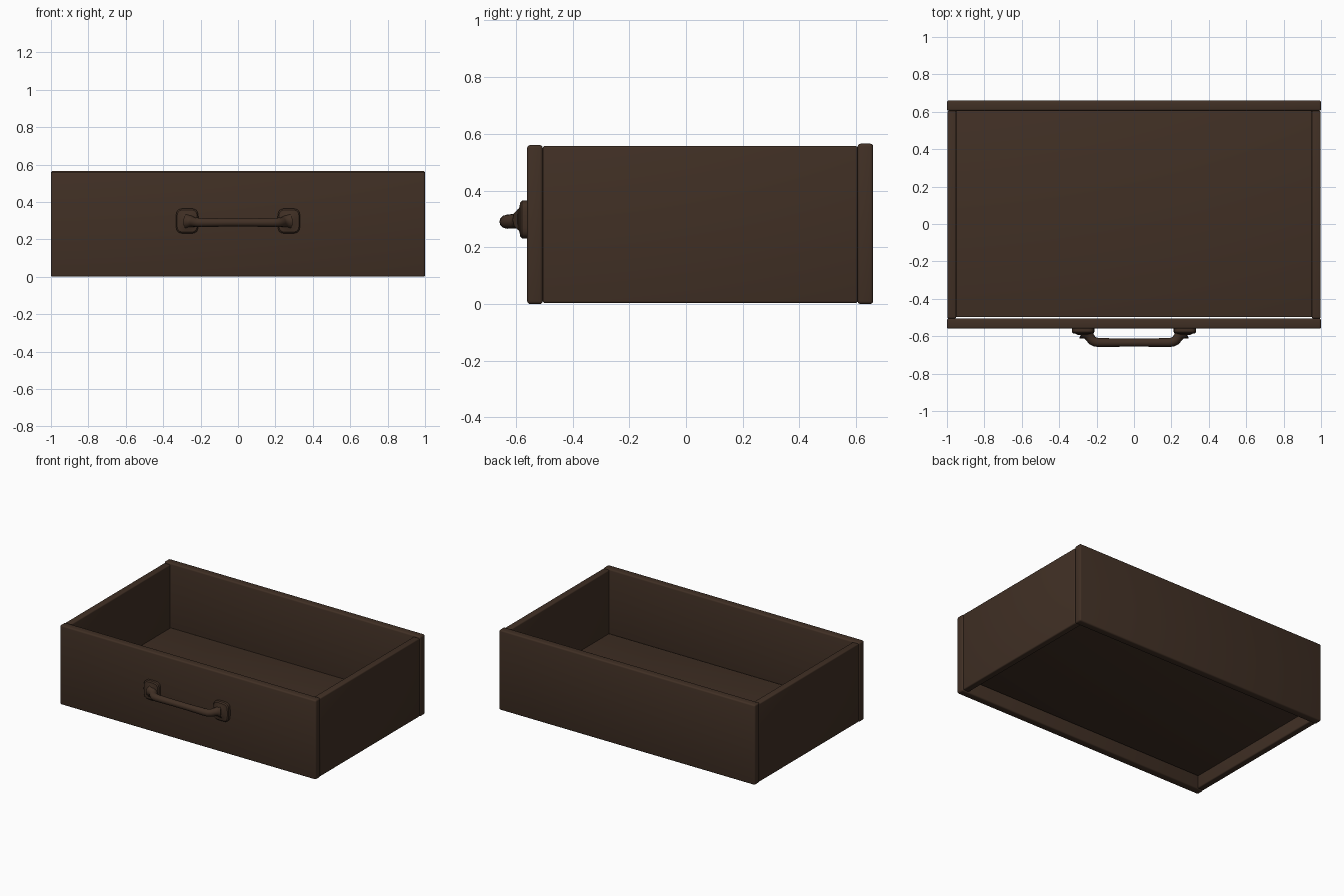
import bpy, bmesh, math
from mathutils import Vector

if "Cube" in bpy.data.objects:
    bpy.data.objects.remove(bpy.data.objects["Cube"])

wood = bpy.data.materials.new("dark brown wood")
wood.diffuse_color = (0.052, 0.029, 0.018, 1)
wood.use_nodes = True
wood.node_tree.nodes["Principled BSDF"].inputs["Base Color"].default_value = wood.diffuse_color


def smooth(ob, angle=35):
    bpy.ops.object.select_all(action='DESELECT')
    ob.select_set(True)
    bpy.context.view_layer.objects.active = ob
    bpy.ops.object.shade_smooth_by_angle(angle=math.radians(angle))


def finish(bm, name):
    bmesh.ops.recalc_face_normals(bm, faces=bm.faces[:])
    me = bpy.data.meshes.new(name)
    bm.to_mesh(me)
    bm.free()
    ob = bpy.data.objects.new(name, me)
    bpy.context.collection.objects.link(ob)
    me.materials.append(wood)
    smooth(ob)
    return ob


def board(name, lo, hi, bevel=0.008):
    """Box between two corners with softly rounded edges."""
    lo, hi = Vector(lo), Vector(hi)
    bm = bmesh.new()
    bmesh.ops.create_cube(bm, size=1)
    for v in bm.verts:
        v.co = (lo + hi) / 2 + v.co * (hi - lo)
    bmesh.ops.bevel(bm, geom=bm.edges[:], offset=bevel, segments=3,
                    profile=0.5, affect='EDGES')
    return finish(bm, name)


def handle_plate(name, cx, cz):
    """Rounded plate stacked as superellipse rings, with a low dome."""
    # (y, half width, half height, squareness)
    rings = [(-0.555, .060, .067, 4), (-0.578, .060, .067, 4), (-0.585, .054, .060, 4),
             (-0.587, .040, .044, 3), (-0.592, .030, .033, 2), (-0.594, .014, .015, 2)]
    n = 32
    bm = bmesh.new()
    loops = []
    for y, a, b, p in rings:
        loop = []
        for i in range(n):
            c, s = math.cos(2 * math.pi * i / n), math.sin(2 * math.pi * i / n)
            x = math.copysign(abs(c) ** (2 / p), c) * a
            z = math.copysign(abs(s) ** (2 / p), s) * b
            loop.append(bm.verts.new((cx + x, y, cz + z)))
        loops.append(loop)
    for l0, l1 in zip(loops, loops[1:]):
        for i in range(n):
            j = (i + 1) % n
            bm.faces.new((l0[i], l0[j], l1[j], l1[i]))
    bm.faces.new(loops[0])
    bm.faces.new(loops[-1])
    return finish(bm, name)


# Drawer box
board("front_panel", (-1, -0.56, 0), (1, -0.505, 0.56), 0.01)
board("back_panel", (-1, 0.605, 0), (1, 0.66, 0.565), 0.01)
for s, side in ((-1, "left"), (1, "right")):
    xs = sorted((s * 0.95, s * 0.998))
    board(side + "_side", (xs[0], -0.505, 0.003), (xs[1], 0.605, 0.557))
    handle_plate(side + "_handle_plate", s * 0.272, 0.298)

# Raised floor, recessed from below
board("floor_panel", (-0.951, -0.498, 0.09), (0.951, 0.606, 0.11), 0.004)

# Handle bar: mirrored path of (x, y, z, radius)
half = [(.272, -.575, .297, .042), (.256, -.584, .296, .034), (.244, -.594, .294, .028),
        (.235, -.607, .292, .026), (.224, -.622, .291, .025), (.207, -.631, .290, .025),
        (.185, -.634, .290, .024), (.06, -.634, .290, .022)]
path = [(-x, y, z, r) for x, y, z, r in half] + half[::-1]
cu = bpy.data.curves.new("handle_bar", 'CURVE')
cu.dimensions = '3D'
cu.bevel_depth = 1.0
cu.bevel_resolution = 4
cu.use_fill_caps = True
sp = cu.splines.new('POLY')
sp.points.add(len(path) - 1)
for pt, (x, y, z, r) in zip(sp.points, path):
    pt.co = (x, y, z, 1)
    pt.radius = r
bar = bpy.data.objects.new("handle_bar", cu)
bpy.context.collection.objects.link(bar)
cu.materials.append(wood)
bpy.ops.object.select_all(action='DESELECT')
bar.select_set(True)
bpy.context.view_layer.objects.active = bar
bpy.ops.object.convert(target='MESH')
smooth(bpy.context.view_layer.objects.active, 50)
